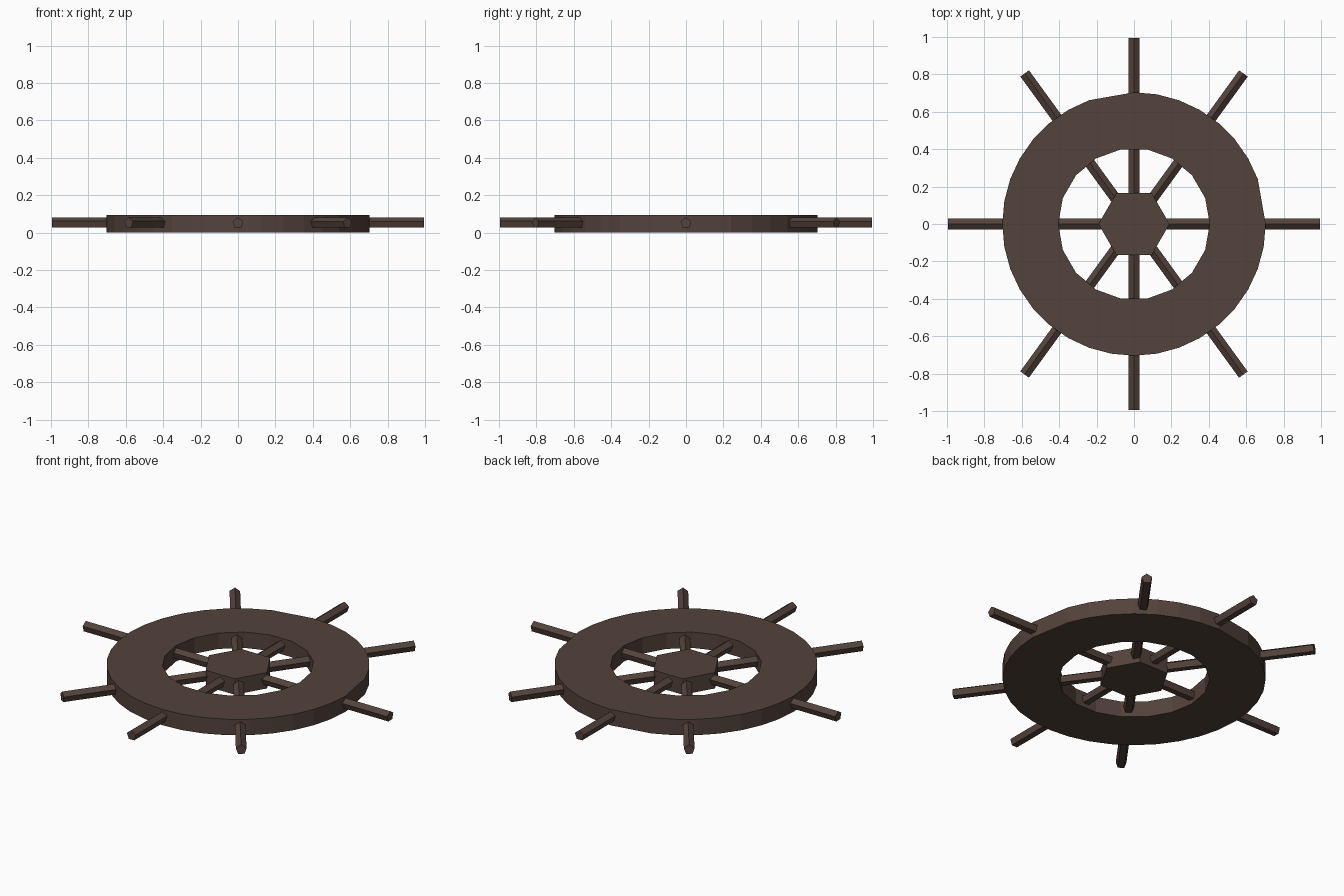
import bpy, bmesh, math
from mathutils import Matrix, Vector

if "Cube" in bpy.data.objects:
    bpy.data.objects.remove(bpy.data.objects["Cube"])

HEIGHT = 0.094

wood = bpy.data.materials.new("dark_brown_wood")
wood.diffuse_color = (0.088, 0.055, 0.044, 1)
wood.use_nodes = True
wood.node_tree.nodes["Principled BSDF"].inputs["Base Color"].default_value = wood.diffuse_color


def finish(name, bm):
    bmesh.ops.recalc_face_normals(bm, faces=bm.faces)
    mesh = bpy.data.meshes.new(name)
    bm.to_mesh(mesh)
    bm.free()
    mesh.materials.append(wood)
    obj = bpy.data.objects.new(name, mesh)
    bpy.context.collection.objects.link(obj)
    return obj


def loop(bm, radius, angles):
    vs = [bm.verts.new((radius * math.cos(math.radians(a)),
                        radius * math.sin(math.radians(a)), 0)) for a in angles]
    return [bm.edges.new((vs[i - 1], vs[i])) for i in range(len(vs))]


def extrude_up(bm):
    out = bmesh.ops.extrude_face_region(bm, geom=bm.faces[:])
    top = [g for g in out["geom"] if isinstance(g, bmesh.types.BMVert)]
    bmesh.ops.translate(bm, vec=(0, 0, HEIGHT), verts=top)


# Flat rim: slightly chipped outer edge, coarser inner edge
bm = bmesh.new()
edges = loop(bm, 0.704, [a for a in range(0, 360, 10) if a not in (10, 100)])
edges += loop(bm, 0.405, range(0, 360, 20))
bmesh.ops.triangle_fill(bm, edges=edges, use_beauty=True, normal=Vector((0, 0, 1)))
extrude_up(bm)
finish("rim", bm)

# Hexagonal hub
bm = bmesh.new()
loop(bm, 0.19, range(0, 360, 60))
bm.faces.new(bm.verts[:])
extrude_up(bm)
finish("hub", bm)

# Eight five-sided spokes that run through the rim as handles
for i, angle in enumerate((0, 54, 90, 126, 180, 234, 270, 306)):
    bm = bmesh.new()
    inner, outer = 0.1, 0.995
    place = (Matrix.Translation((0, 0, 0.051))
             @ Matrix.Rotation(math.radians(angle), 4, 'Z')
             @ Matrix.Translation(((inner + outer) / 2, 0, 0))
             @ Matrix.Rotation(math.pi / 2, 4, 'Y')
             @ Matrix.Rotation(math.radians(20), 4, 'Z'))
    bmesh.ops.create_cone(bm, cap_ends=True, segments=5, radius1=0.03, radius2=0.03,
                          depth=outer - inner, matrix=place)
    finish(f"spoke_{i + 1}", bm)
